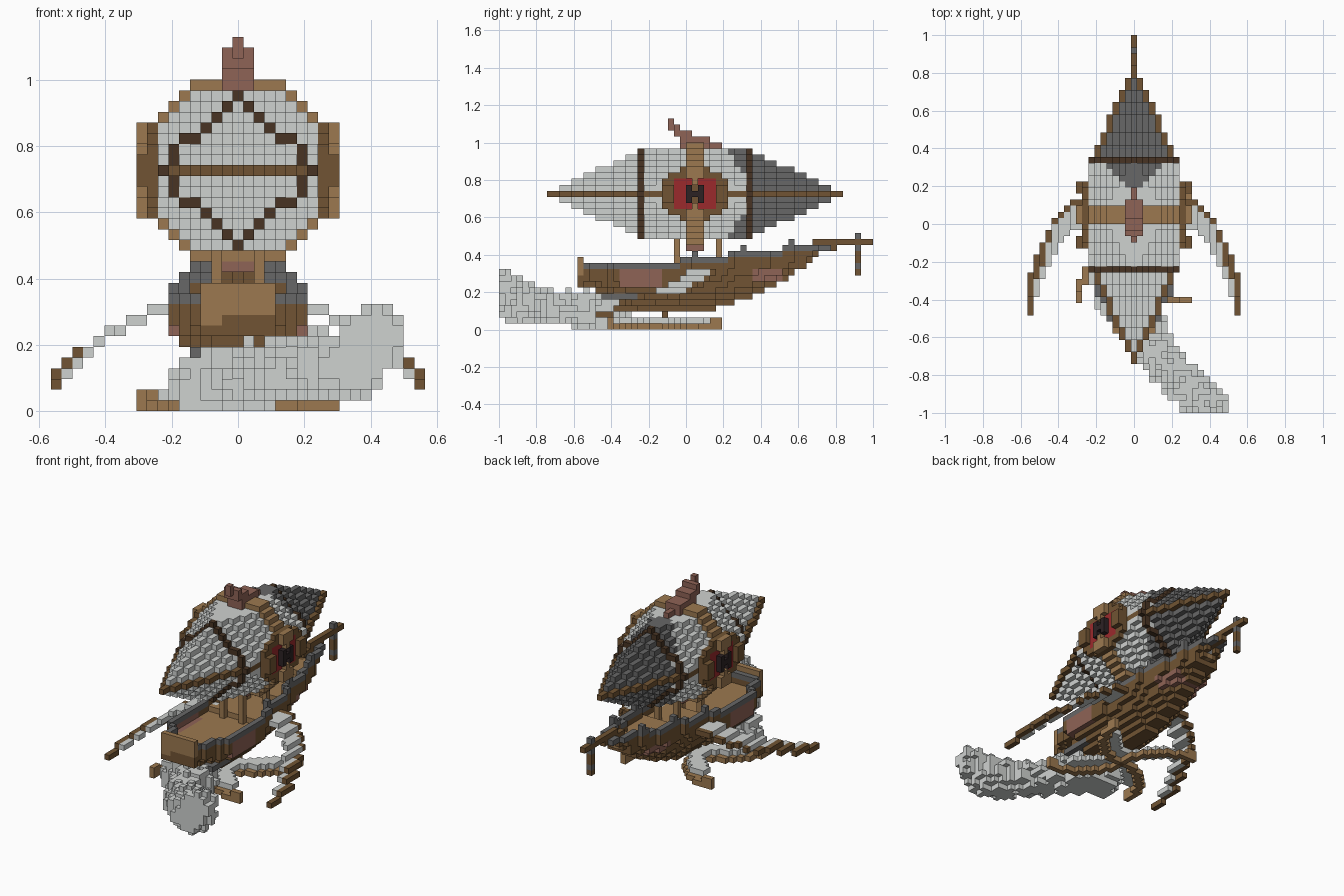
import bpy, bmesh, math, random
from mathutils import Vector

cube = bpy.data.objects.get("Cube")
if cube:
    bpy.data.objects.remove(cube)
random.seed(4)

V = 2 / 62          # block size
MID = 32            # lengthwise block index of the balloon centre
AXIS = 22           # block height of the balloon axis


def linear(c):
    c /= 255
    return c / 12.92 if c <= 0.04045 else ((c + 0.055) / 1.055) ** 2.4


COLOURS = {
    "pale_grey": (207, 210, 208), "dark_grey": (103, 103, 103),
    "dark_brown": (72, 52, 35), "brown": (113, 84, 51),
    "tan": (156, 121, 80), "rosewood": (143, 99, 86),
    "red": (155, 42, 44), "black": (44, 34, 36),
}
NAMES = list(COLOURS)
mats = []
for name, rgb in COLOURS.items():
    m = bpy.data.materials.new(name)
    m.use_nodes = True
    col = [linear(c) for c in rgb] + [1]
    m.diffuse_color = col
    m.node_tree.nodes["Principled BSDF"].inputs["Base Color"].default_value = col
    mats.append(m)

blocks = {}         # (i, j, k) -> (part, colour)


def put(part, i, j, k, colour, mirror=False):
    blocks[(i, j, k)] = (part, colour)
    if mirror:
        blocks[(-i, j, k)] = (part, colour)


def row(y):
    return math.floor((y + 1) / V)


# Smoke trail: overlapping ragged puffs
puffs = [(-.09, -.40, .08, .11), (.0, -.43, .09, .13), (.06, -.54, .10, .11),
         (.11, -.66, .11, .10), (.18, -.76, .12, .10), (.26, -.84, .13, .11),
         (.34, -.91, .15, .11), (.41, -.97, .22, .10)]
for i in range(-7, 16):
    for j in range(0, 25):
        for k in range(0, 10):
            p = Vector((i * V, (j + .5) * V - 1, (k + .5) * V))
            edge = random.uniform(-.018, .014)
            if any((p - Vector(c[:3])).length < c[3] + edge for c in puffs):
                if k > 0 or j > 10:
                    put("smoke_trail", i, j, k, "pale_grey")

# Hull: section narrows to the keel, plan tapers to the bow
for j in range(14, 55):
    rail = 10 + round(3.5 * max(0, (j - 25) / 30))
    if j < 21:
        keel = 7 - (j - 14) // 2
    else:
        keel = min(rail, 3 + round(max(0, j - 30) ** 2 * .0186))
    half = 3 + min(3, (j - 14) / 2) if j < 28 else 6 * ((55 - j) / 27) ** .6
    for k in range(keel, rail + 1):
        w = round(half * min(1, (k - keel + .6) / max(1, rail - keel - 2)) ** .7)
        for i in range(w + 1):
            if k >= rail - 1 and i < w and j > 14:
                continue
            colour = "dark_grey" if k == rail else "brown"
            if k == rail - 2 and i < w:
                colour = "tan"
            stripe = (20 <= j <= 26 and 7 <= k <= 9) or (42 <= j <= 46 and rail - 4 <= k <= rail - 3)
            if stripe and i >= w - 1:
                colour = "rosewood"
            put("hull", i, j, k, colour, True)
    # Rail posts
    if j > 30 and j % 8 == 0:
        put("rail_posts", round(half), j, rail + 1, "dark_grey", True)

# Engine blocks low on the stern flanks
for j in range(17, 23):
    for i in (3, 4):
        put("engine_block", i, j, 5, "dark_grey", True)

# Stern panel
for i in range(-3, 4):
    for k in range(7, 12):
        put("stern_panel", i, 13, k, "brown" if k == 7 or (k == 8 and i > -2) else "tan")

# Bowsprit with hanging lantern
for j in range(50, 62):
    put("bowsprit", 0, j, 13 if j < 56 else 14, "brown")
    if 52 <= j < 57:
        put("bowsprit", 0, j, 14, "brown")
for k in range(9, 16):
    put("lantern", 0, 59, k, "dark_grey" if k in (10, 13, 15) else "brown")

# Struts between hull and balloon
for j in (29, 36):
    for k in range(9, 18):
        put("struts", 2, j, k, "tan", True)

# Side wings: swept, drooping sheets with a raised brown leading edge
for i in range(5, 18):
    n = max(0, i - 8) ** 2
    front, back = row(.13 - .005 * n), row(-.0057 * n)
    level = min(9 - max(0, i - 7) // 2, 19 - i)
    for j in range(back, front + 1):
        raised = i > 14 and j >= front - 3
        frame = raised or i == 17 or j >= front - (i > 13)
        put("wings", i, j, level + raised, "brown" if frame else "pale_grey", True)

# Lower rotor: four quarter-circle blades around an upright axle
HUB = 27
for s in range(91):
    a = math.radians(s)
    for r in (9, 8, 7):
        x, y = 9 - r * math.cos(a), -r * math.sin(a)
        for turn in range(4):
            i, j = round(x), HUB + round(y)
            if r == 9:
                put("rotor", i, j, 0, "tan")
                if s > 84:
                    put("rotor", i, j, 1, "tan")
            elif s < 70 and (i, j, 1) not in blocks:
                put("rotor", i, j, 1, "pale_grey")
            x, y = y, -x
for k in range(0, 4):
    put("rotor_axle", 0, HUB, k, "brown")

# Balloon: octagonal middle, diamond-section pointed ends with an equator rib
for j in range(MID - 24, MID + 25):
    d = abs(j - MID)
    if d <= 9:
        reach, total = 7, 11.4 - 4 * (d / 9) ** 1.6
    else:
        reach = round(6.6 * (24 - d) / 15)
        total = reach + .4
    for i in range(-reach, reach + 1):
        for z in range(-reach, reach + 1):
            if abs(i) + abs(z) > total:
                continue
            colour = "pale_grey"
            if j > MID + 9 or (j > MID + 4 and abs(i) <= j - MID - 4 and abs(z) > 3):
                colour = "dark_grey"
            if z == 0 and abs(i) == reach:
                colour = "brown"
            put("balloon", i, j, AXIS + z, colour)

# Diamond frames at both shoulders
for i in range(8):
    for z in range(8):
        if (i + z == 7 and i != 5) or (i, z) in ((5, 3), (6, 2)):
            for j in (MID - 9, MID + 9):
                put("shoulder_frame", i, j, AXIS + z, "dark_brown", True)
                put("shoulder_frame", i, j, AXIS - z, "dark_brown", True)

# Centre hoop
for i in range(-8, 9):
    for z in range(-8, 9):
        if 66 < i * i + z * z <= 80 or max(abs(i), abs(z)) == 8 and min(abs(i), abs(z)) <= 4:
            for j in range(MID - 1, MID + 2):
                put("centre_hoop", i, j, AXIS + z, "tan")

# Side pods: disc with a recessed red face, raised cross frame and black propeller
for a in range(-5, 6):
    for z in range(-4, 5):
        if (a / 5.5) ** 2 + (z / 4.6) ** 2 > 1.05:
            continue
        p, q = abs(a), abs(z)
        inner = 1 <= p <= 3 and q <= 2
        put("pods", 8, MID + a, AXIS + z, "red" if inner else "brown", True)
        if (p <= 1 and q >= 3) or (p == 0 and q == 2):
            put("pod_frame", 9, MID + a, AXIS + z, "tan", True)
        elif p >= 4 and q <= 1:
            put("pod_frame", 9, MID + a, AXIS + z, "brown", True)
        elif (p == 1 and q <= 1) or (p == 0 and q == 0):
            put("propeller", 9, MID + a, AXIS + z, "black", True)

# Crest fin on top and keel block under the hoop
crest = {34: (28, 28), 33: (28, 29), 32: (29, 31), 31: (30, 34), 30: (30, 36)}
for k, (lo, hi) in crest.items():
    for j in range(lo, hi + 1):
        put("crest", 0, j, k, "rosewood")
        if 29 <= j <= 34 and k < 34:
            put("crest", 1, j, k, "rosewood", True)
for j in range(MID - 1, MID + 2):
    for i in (0, 1):
        put("hoop_keel", i, j, 13, "rosewood", True)

# Turn blocks into one mesh per part, exposed faces only
SIDES = [(Vector(n), Vector(u), Vector(n).cross(Vector(u)))
         for n, u in (((1, 0, 0), (0, 1, 0)), ((0, 1, 0), (0, 0, 1)), ((0, 0, 1), (1, 0, 0)),
                      ((-1, 0, 0), (0, 1, 0)), ((0, -1, 0), (0, 0, 1)), ((0, 0, -1), (1, 0, 0)))]
for part in dict.fromkeys(p for p, c in blocks.values()):
    bm = bmesh.new()
    for (i, j, k), (owner, colour) in blocks.items():
        if owner != part:
            continue
        centre = Vector((i, j + .5 - 31, k + .5))
        for n, u, v in SIDES:
            if (i + int(n.x), j + int(n.y), k + int(n.z)) in blocks:
                continue
            base = centre + n / 2
            quad = [bm.verts.new((base + (u * a + v * b) / 2) * V)
                    for a, b in ((-1, -1), (1, -1), (1, 1), (-1, 1))]
            bm.faces.new(quad).material_index = NAMES.index(colour)
    bmesh.ops.remove_doubles(bm, verts=bm.verts, dist=V / 100)
    mesh = bpy.data.meshes.new(part)
    bm.to_mesh(mesh)
    bm.free()
    for m in mats:
        mesh.materials.append(m)
    bpy.context.collection.objects.link(bpy.data.objects.new(part, mesh))
